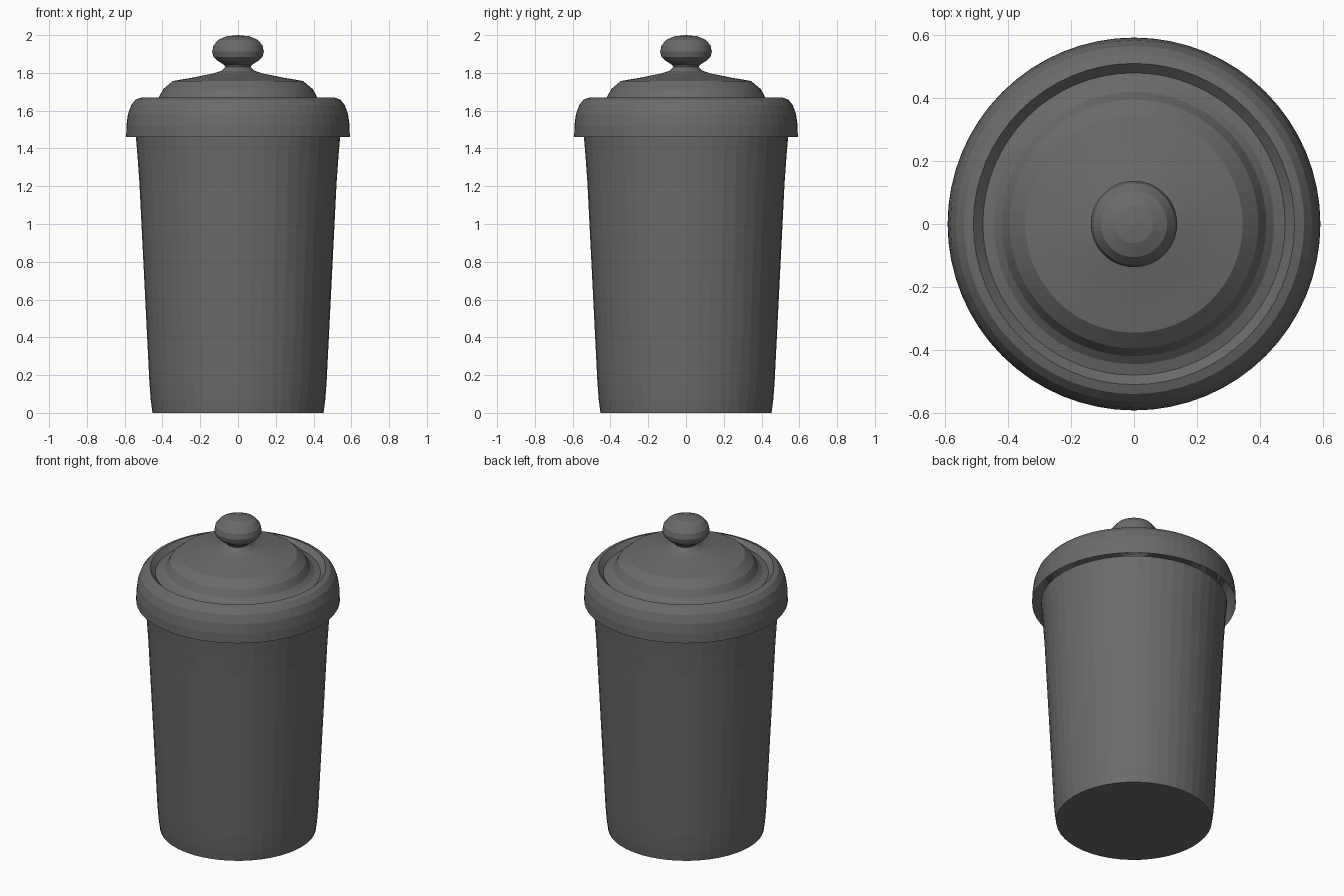
import bpy, bmesh
from math import sin, cos, tau

if "Cube" in bpy.data.objects:
    bpy.data.objects.remove(bpy.data.objects["Cube"])

dark = bpy.data.materials.new("dark_grey")
dark.diffuse_color = (0.145, 0.147, 0.145, 1)
dark.use_nodes = True
dark.node_tree.nodes["Principled BSDF"].inputs["Base Color"].default_value = dark.diffuse_color


def lathe(name, profile, sides):
    """Revolve (radius, height) points around z; a zero radius closes to a point."""
    bm = bmesh.new()
    rings = []
    for r, z in profile:
        if r == 0:
            rings.append([bm.verts.new((0, 0, z))] * sides)
        else:
            rings.append([bm.verts.new((r * cos(tau * i / sides), r * sin(tau * i / sides), z))
                          for i in range(sides)])
    for low, high in zip(rings, rings[1:]):
        for i in range(sides):
            j = (i + 1) % sides
            corners = list(dict.fromkeys((low[i], low[j], high[j], high[i])))
            bm.faces.new(corners)
    bmesh.ops.recalc_face_normals(bm, faces=bm.faces)
    mesh = bpy.data.meshes.new(name)
    bm.to_mesh(mesh)
    bm.free()
    mesh.materials.append(dark)
    obj = bpy.data.objects.new(name, mesh)
    bpy.context.collection.objects.link(obj)
    return obj


# Tapered container, open at the top under the lid
lathe("jar_body", [(0, 0), (0.453, 0), (0.462, 0.07), (0.469, 0.16), (0.495, 0.68),
                   (0.522, 1.22), (0.532, 1.36), (0.541, 1.467)], 48)

# Thin lid shell: overhanging collar, sunken groove, raised dome, neck and hollow knob
lathe("lid", [(0.592, 1.46), (0.591, 1.52), (0.583, 1.58), (0.565, 1.63), (0.54, 1.66),
              (0.51, 1.67), (0.48, 1.64), (0.445, 1.65), (0.42, 1.67), (0.395, 1.715),
              (0.345, 1.757), (0.24, 1.775), (0.13, 1.797), (0.09, 1.81), (0.067, 1.83),
              (0.072, 1.842), (0.105, 1.862), (0.13, 1.885), (0.137, 1.912), (0.13, 1.945),
              (0.105, 1.975), (0.06, 1.994), (0, 2.0)], 64)
